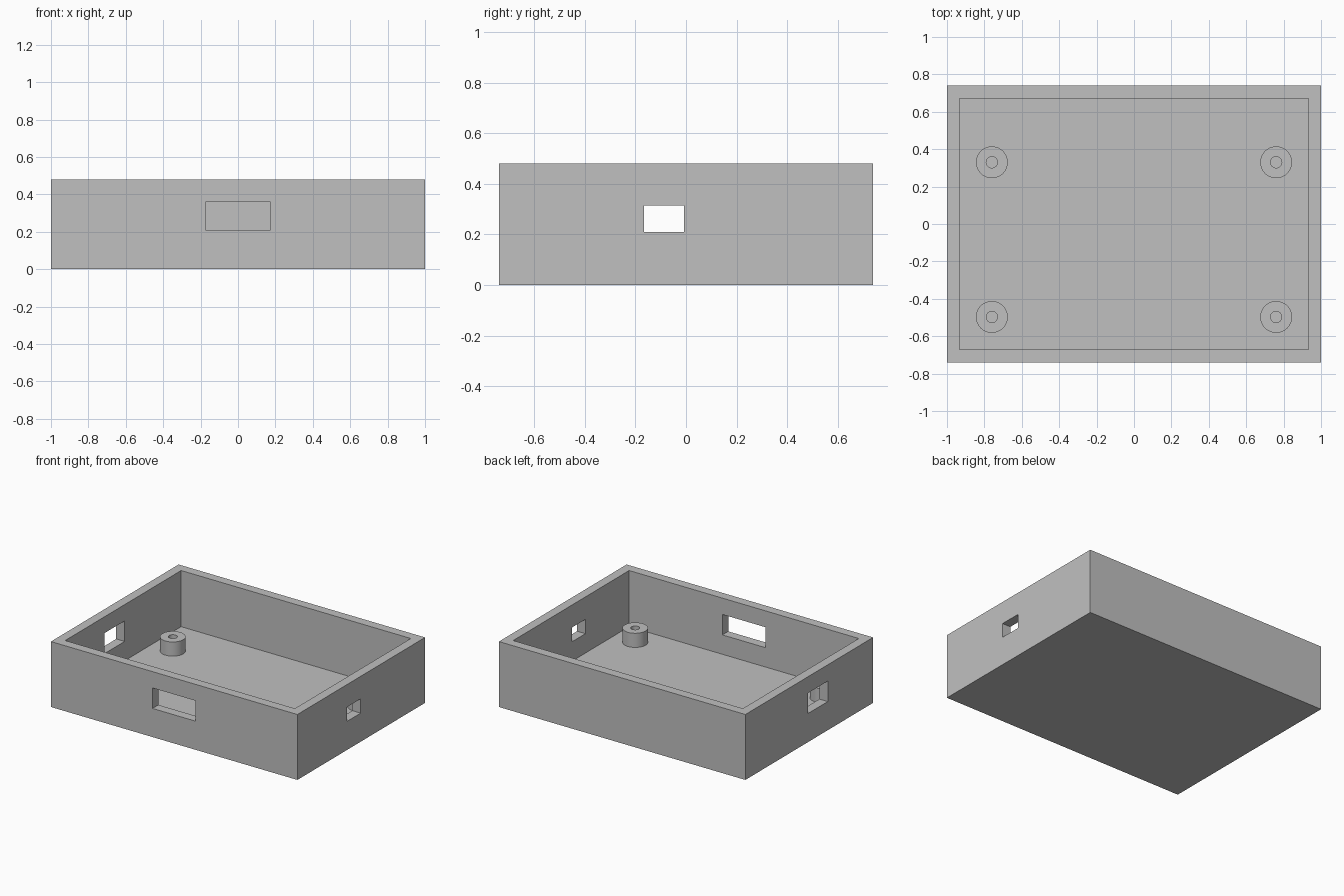
import bpy
import bmesh
import math
from mathutils import Matrix, Vector

cube = bpy.data.objects.get("Cube")
if cube:
    bpy.data.objects.remove(cube, do_unlink=True)

HALF_X, HALF_Y, HEIGHT = 1.0, 0.74, 0.48
WALL = 0.068
BOSS_TOP = 0.172

grey = bpy.data.materials.new("light_grey_plastic")
grey.use_nodes = True
colour = (0.53, 0.53, 0.53, 1)
grey.diffuse_color = colour
grey.node_tree.nodes["Principled BSDF"].inputs["Base Color"].default_value = colour


def make_object(name, bm):
    mesh = bpy.data.meshes.new(name)
    bm.to_mesh(mesh)
    bm.free()
    mesh.materials.append(grey)
    obj = bpy.data.objects.new(name, mesh)
    bpy.context.collection.objects.link(obj)
    return obj


def box(name, low, high):
    low, high = Vector(low), Vector(high)
    bm = bmesh.new()
    matrix = Matrix.Translation((low + high) / 2) @ Matrix.Diagonal((*(high - low), 1))
    bmesh.ops.create_cube(bm, size=1, matrix=matrix)
    return make_object(name, bm)


def cut(target, cutter):
    cutter.hide_render = True
    mod = target.modifiers.new("cut", "BOOLEAN")
    mod.operation = "DIFFERENCE"
    mod.solver = "EXACT"
    mod.object = cutter
    bpy.context.view_layer.objects.active = target
    bpy.ops.object.modifier_apply(modifier=mod.name)
    bpy.data.objects.remove(cutter, do_unlink=True)


# Open tray: solid block with the inside hollowed out
tray = box("enclosure_tray", (-HALF_X, -HALF_Y, 0), (HALF_X, HALF_Y, HEIGHT))
cut(tray, box("cavity_cutter", (WALL - HALF_X, WALL - HALF_Y, WALL),
              (HALF_X - WALL, HALF_Y - WALL, HEIGHT + 0.1)))

# Connector openings: front wall, small one at +x, larger one at -x
SILL = 0.21
cut(tray, box("front_opening_cutter", (-0.175, -HALF_Y - 0.1, SILL),
              (0.175, -HALF_Y + 0.1, 0.36)))
cut(tray, box("small_side_opening_cutter", (HALF_X - 0.1, -0.166, SILL),
              (HALF_X + 0.1, -0.007, 0.315)))
cut(tray, box("large_side_opening_cutter", (-HALF_X - 0.1, -0.215, SILL),
              (-HALF_X + 0.1, 0.017, 0.36)))


# Screw bosses: a tube profile spun around its axis
def screw_boss(name, x, y):
    bm = bmesh.new()
    outer, inner = 0.085, 0.03
    profile = [(inner, WALL), (inner, BOSS_TOP), (outer, BOSS_TOP), (outer, WALL)]
    verts = [bm.verts.new((r, 0, z)) for r, z in profile]
    edges = [bm.edges.new(pair) for pair in zip(verts, verts[1:])]
    bmesh.ops.spin(bm, geom=verts + edges, cent=(0, 0, 0), axis=(0, 0, 1),
                   angle=math.tau, steps=48)
    bmesh.ops.remove_doubles(bm, verts=bm.verts, dist=0.0001)
    bmesh.ops.recalc_face_normals(bm, faces=bm.faces)
    # The open tube must face outward along its rim
    rim = max(bm.faces, key=lambda f: f.calc_center_median().z)
    if rim.normal.z < 0:
        bmesh.ops.reverse_faces(bm, faces=bm.faces)
    boss = make_object(name, bm)
    boss.location = (x, y, 0)
    bpy.ops.object.select_all(action="DESELECT")
    boss.select_set(True)
    bpy.context.view_layer.objects.active = boss
    bpy.ops.object.shade_smooth_by_angle(angle=math.radians(30))


for row, y in (("front", -0.497), ("back", 0.33)):
    for side, x in (("left", 0.76), ("right", -0.76)):
        screw_boss(f"{row}_{side}_screw_boss", x, y)
